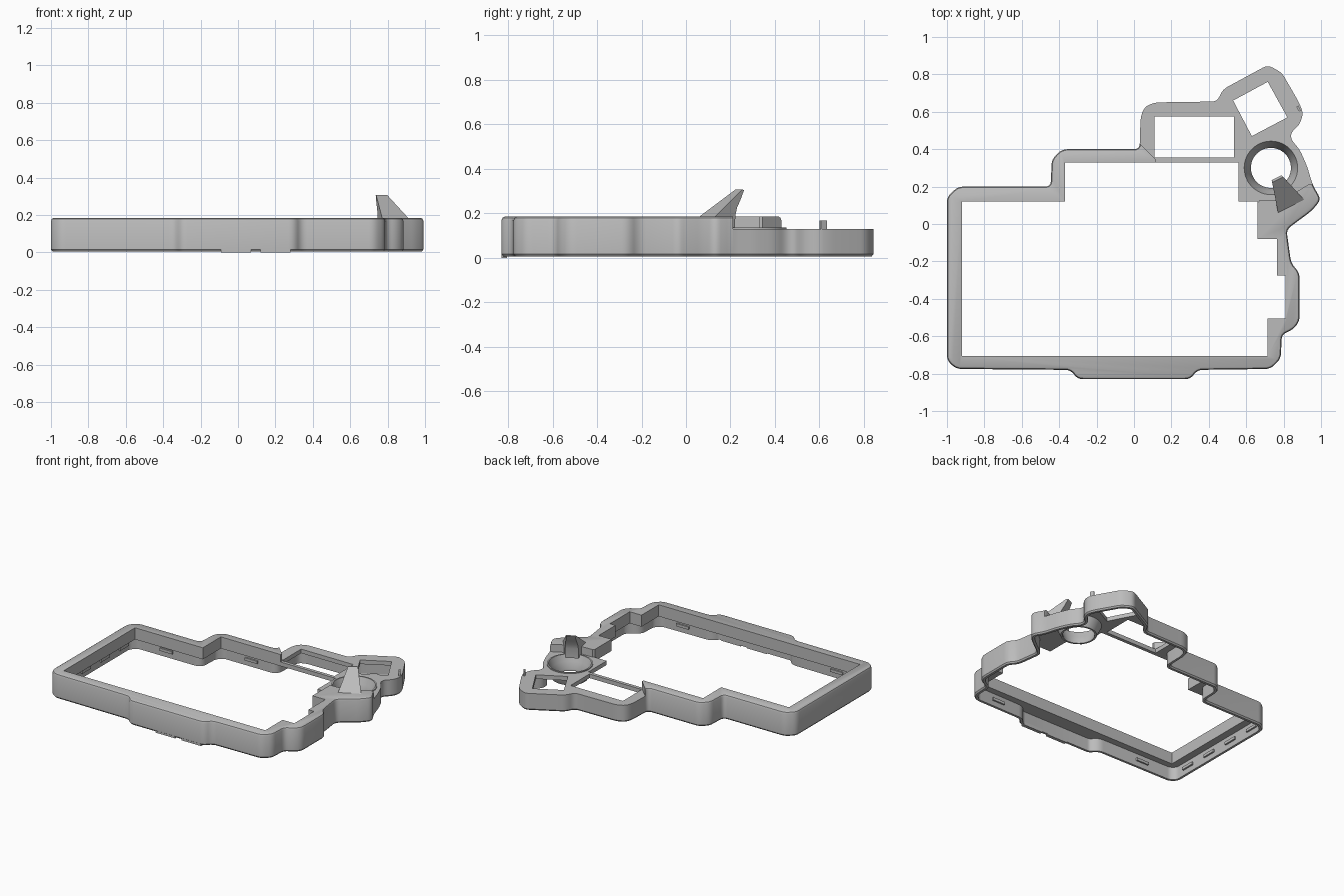
import bpy, bmesh, math
from mathutils import Vector, Matrix

cube = bpy.data.objects.get("Cube")
if cube:
    bpy.data.objects.remove(cube, do_unlink=True)

grey = bpy.data.materials.new("plain grey")
grey.use_nodes = True
color = (0.5, 0.5, 0.5, 1)
grey.diffuse_color = color
grey.node_tree.nodes["Principled BSDF"].inputs["Base Color"].default_value = color


def finish(name, bm):
    bmesh.ops.recalc_face_normals(bm, faces=bm.faces)
    mesh = bpy.data.meshes.new(name)
    bm.to_mesh(mesh)
    bm.free()
    mesh.materials.append(grey)
    obj = bpy.data.objects.new(name, mesh)
    bpy.context.collection.objects.link(obj)
    return obj


def rounded(points, size=0.03, steps=4):
    """Replace every corner with a short curve."""
    pts = [Vector(p) for p in points]
    out = []
    for i, p in enumerate(pts):
        a, b = pts[i - 1] - p, pts[(i + 1) % len(pts)] - p
        start = p + a.normalized() * min(size, a.length * 0.45)
        end = p + b.normalized() * min(size, b.length * 0.45)
        for k in range(steps + 1):
            t = k / steps
            out.append(start * (1 - t) ** 2 + p * 2 * t * (1 - t) + end * t * t)
    return out


def offset(pts, d):
    """Move a counter-clockwise outline inward by d."""
    out = []
    for i, p in enumerate(pts):
        a = (p - pts[i - 1]).normalized()
        b = (pts[(i + 1) % len(pts)] - p).normalized()
        n = Vector((-a.y - b.y, a.x + b.x)).normalized()
        out.append(p + n * d / max(0.5, n.dot(Vector((-a.y, a.x)))))
    return out


def prism(name, points, layers):
    """Stack copies of an outline; each layer is (height, inset)."""
    pts = [Vector(p) for p in points]
    bm = bmesh.new()
    loops = [[bm.verts.new((p.x, p.y, z)) for p in (offset(pts, d) if d else pts)]
             for z, d in layers]
    n = len(pts)
    for low, high in zip(loops, loops[1:]):
        for i in range(n):
            j = (i + 1) % n
            bm.faces.new((low[i], low[j], high[j], high[i]))
    bm.faces.new(loops[0][::-1])
    bm.faces.new(loops[-1])
    return finish(name, bm)


def box(name, center, size, turn=0):
    bm = bmesh.new()
    bmesh.ops.create_cube(bm, size=1, matrix=Matrix.Translation(center)
                          @ Matrix.Rotation(turn, 4, "Z")
                          @ Matrix.Diagonal((*size, 1)))
    return finish(name, bm)


def cut(obj, cutter):
    mod = obj.modifiers.new("cut", "BOOLEAN")
    mod.operation, mod.solver, mod.object = "DIFFERENCE", "EXACT", cutter
    bpy.context.view_layer.objects.active = obj
    bpy.ops.object.modifier_apply(modifier=mod.name)
    bpy.data.objects.remove(cutter, do_unlink=True)


def smooth(obj, degrees=30):
    bpy.ops.object.select_all(action="DESELECT")
    obj.select_set(True)
    bpy.context.view_layer.objects.active = obj
    bpy.ops.object.shade_smooth_by_angle(angle=math.radians(degrees))


def circle(center, radius, count=48):
    return [center + radius * Vector((math.cos(a), math.sin(a)))
            for a in (math.tau * i / count for i in range(count))]


# Outline of the whole housing
outline = rounded([
    (-1, -.73), (-.95, -.775), (-.34, -.78), (-.3, -.83), (.3, -.83), (.34, -.78),
    (.73, -.775), (.785, -.72), (.79, -.59), (.85, -.565), (.885, -.52),
    (.885, -.26), (.84, -.21), (.815, -.03), (.95, .07), (1, .13),
    (.955, .21), (.925, .31), (.885, .4), (.84, .45), (.84, .49), (.885, .53),
    (.905, .59), (.885, .645), (.79, .81), (.715, .85), (.475, .72), (.445, .655),
    (.11, .65), (.055, .625), (.035, .57), (.03, .4), (-.385, .4), (-.44, .345),
    (-.445, .2), (-.94, .2), (-1, .145)])
top, low_top, ledge = .185, .13, .1
housing = prism("housing", outline, [(.006, .008), (.016, 0), (.168, 0), (.18, .005), (top, .014)])

# Hollow underside behind a thin outer wall
cut(housing, prism("cavity", offset(outline, .025), [(-.1, 0), (ledge, 0)]))

# Main window
cut(housing, prism("window", [
    (-.92, -.705), (.715, -.705), (.715, -.505), (.81, -.505), (.81, -.275),
    (.765, -.275), (.765, -.08), (.66, -.08), (.66, .12), (.56, .12),
    (.56, .33), (-.37, .33), (-.37, .12), (-.92, .12)], [(-.1, 0), (.4, 0)]))

# Lowered deck at the back
cut(housing, prism("deck_step", [
    (-.04, .5), (.115, .345), (.115, .25), (.5, .25), (.5, .1), (.65, .1),
    (.67, .125), (.8, .13), (.93, .21), (1.1, .22), (1.1, 1), (-.04, 1)],
    [(low_top, 0), (.4, 0)]))

# Rectangular, tilted and round openings in the deck
ring_center = Vector((.732, .3))
openings = [
    [(.11, .355), (.535, .355), (.535, .575), (.11, .575)],
    [(.53, .66), (.63, .47), (.82, .57), (.715, .76)],
    circle(ring_center, .145),
]
for shape in openings:
    cut(housing, prism("opening", shape, [(.05, 0), (.4, 0)]))
smooth(housing)

# Funnel ring in the round opening
profile = [(.143, .137), (.125, .09), (.107, .045), (.107, .03), (.12, .03), (.153, .1), (.153, .137)]
bm = bmesh.new()
rings = [[bm.verts.new((p.x, p.y, z)) for p in circle(ring_center, r)] for r, z in profile]
for k, ring in enumerate(rings):
    for i in range(len(ring)):
        bm.faces.new((rings[k - 1][i - 1], rings[k - 1][i], ring[i], ring[i - 1]))
smooth(finish("funnel_ring", bm))

# Tapered fin leaning over the ring
side = [(0, .15), (0, top), (.16, .307), (.172, .305), (.15, .26), (.13, .225), (.12, .19), (.118, .12)]
base, along, across = Vector((.84, .095)), Vector((-.45, .89)), Vector((.89, .45))
bm = bmesh.new()
flanks = []
for sign in (-1, 1):
    flank = []
    for s, z in side:
        p = base + along * s + across * sign * (.078 - .28 * s)
        flank.append(bm.verts.new((p.x, p.y, z)))
    flanks.append(flank)
    bm.faces.new(flank)
for i in range(len(side)):
    bm.faces.new((flanks[0][i - 1], flanks[0][i], flanks[1][i], flanks[1][i - 1]))
smooth(finish("fin", bm))

# Small peg on the tilted deck
box("deck_peg", (.88, .617, .13), (.012, .03, .075), math.radians(29))

# Tabs under the front wall
for x in (-.01, .2):
    box("front_tab", (x, -.817, .012), (.16, .024, .024))

# Snap ribs on the inside of the walls
for y in (-.6, -.38, -.16, .06):
    box("left_rib", (-.97, y, .055), (.014, .1, .02))
for x in (-.7, .55):
    box("front_rib", (x, -.748, .055), (.1, .014, .02))
for x in (-.7, -.15):
    box("back_rib", (x, .17 if x < -.4 else .37, .055), (.1, .014, .02))
